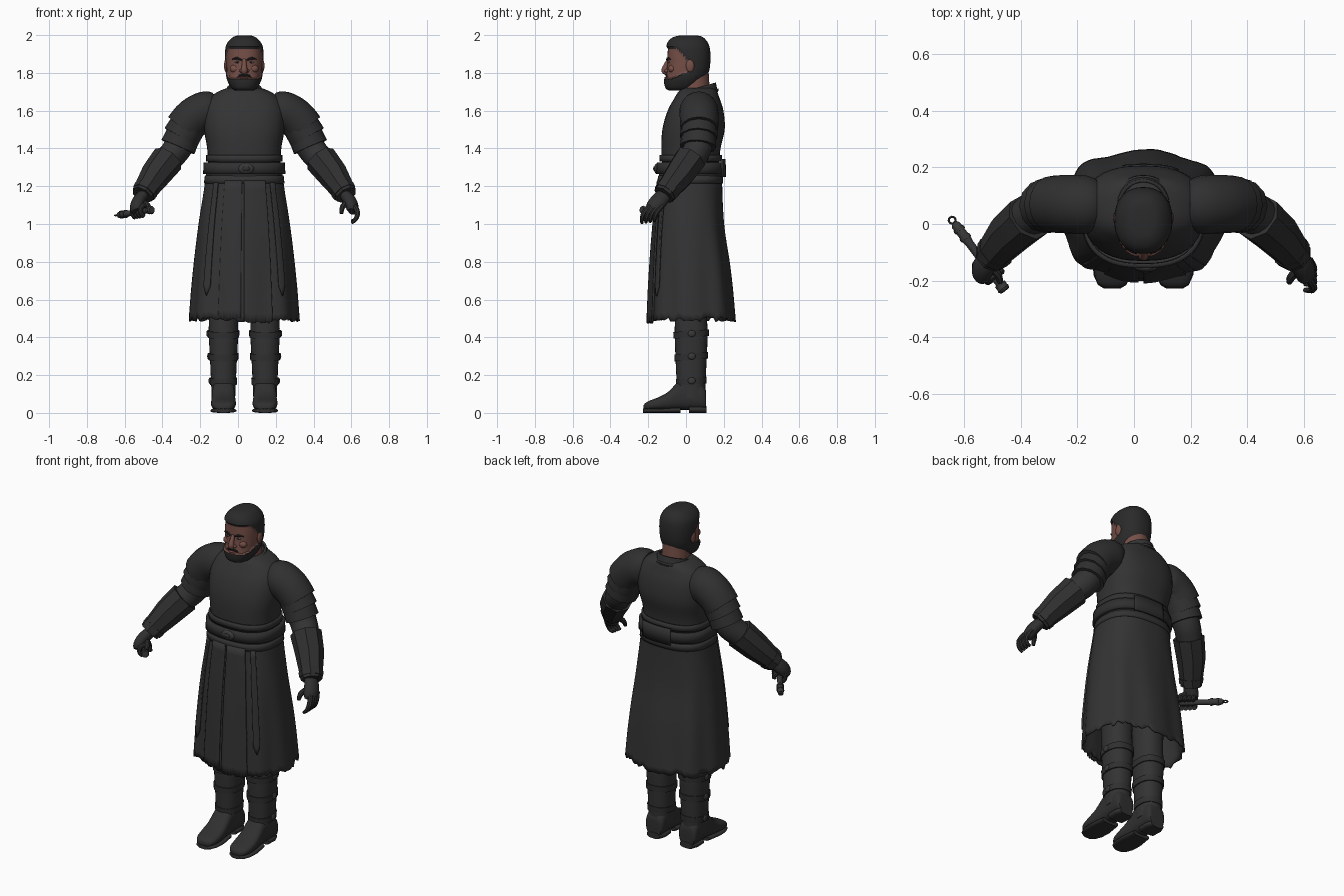
import bpy, bmesh, math, random
from mathutils import Vector

random.seed(4)
if "Cube" in bpy.data.objects:
    bpy.data.objects.remove(bpy.data.objects["Cube"])
CX = 0.033  # body axis


def material(name, *rgb):
    m = bpy.data.materials.new(name)
    m.use_nodes = True
    m.diffuse_color = (*rgb, 1)
    m.node_tree.nodes["Principled BSDF"].inputs["Base Color"].default_value = (*rgb, 1)
    return m


CLOTH = material("charcoal cloth", .033, .033, .033)
LEATHER = material("dark leather", .029, .029, .029)
HAIR = material("black hair", .022, .023, .022)
SKIN = material("brown skin", .18, .078, .063)
LIP = material("lip", .17, .06, .055)
EYE = material("eye", .16, .14, .13)
METAL = material("dark metal", .04, .04, .04)


def finish(name, bm, mats, thick=0, rule=None):
    bmesh.ops.remove_doubles(bm, verts=bm.verts, dist=.0002)
    bmesh.ops.recalc_face_normals(bm, faces=bm.faces)
    for f in bm.faces:
        f.smooth = True
        if rule:
            f.material_index = rule(f.calc_center_median())
    for e in bm.edges:
        if e.is_manifold and e.calc_face_angle() > .7:
            e.smooth = False
    bmesh.ops.translate(bm, verts=bm.verts, vec=(CX, 0, 0))
    me = bpy.data.meshes.new(name)
    bm.to_mesh(me)
    bm.free()
    for m in mats:
        me.materials.append(m)
    ob = bpy.data.objects.new(name, me)
    bpy.context.collection.objects.link(ob)
    if thick:
        mod = ob.modifiers.new("thickness", 'SOLIDIFY')
        mod.thickness, mod.offset = thick, 0
    return ob


def loft(name, rings, mats, closed=True, caps=True, thick=0, rule=None):
    bm = bmesh.new()
    vs = [[bm.verts.new(p) for p in r] for r in rings]
    n = len(vs[0])
    for a, b in zip(vs, vs[1:]):
        for i in range(n if closed else n - 1):
            j = (i + 1) % n
            bm.faces.new((a[i], a[j], b[j], b[i]))
    if caps:
        bm.faces.new(vs[0])
        bm.faces.new(vs[-1])
    return finish(name, bm, mats, thick, rule)


def spline(rows, k):
    out = []
    for i in range(len(rows) - 1):
        q = [rows[max(i - 1, 0)], rows[i], rows[i + 1], rows[min(i + 2, len(rows) - 1)]]
        for j in range(k):
            t = j / k
            out.append(tuple(.5 * (2 * b + (c - a) * t + (2 * a - 5 * b + 4 * c - d) * t * t
                             + (3 * b - a - 3 * c + d) * t ** 3) for a, b, c, d in zip(*q)))
    return out + [tuple(rows[-1])]


def oval(a, p):
    s, c = math.sin(a), math.cos(a)
    return math.copysign(abs(s) ** (2 / p), s), -math.copysign(abs(c) ** (2 / p), c)


def levels(rows, n=40, p=2.3, k=4, cx=0, tilt=0):
    """Horizontal rings from rows of height, half width, front y, back y."""
    rings = []
    for z, rx, f, b in spline(rows, k):
        pts = [oval(i * math.tau / n, p) for i in range(n)]
        rings.append([Vector((cx + rx * x, (f + b) / 2 + (b - f) / 2 * y,
                              z + tilt * (b - f) / 2 * y)) for x, y in pts])
    return rings


def limb(name, rows, mat, n=16, k=4, flat=1, caps=True, thick=0):
    """Tube along a path of x, y, z, radius."""
    path = spline(rows, k)
    P = [Vector(r[:3]) for r in path]
    u, rings = Vector((0, 1, 0)), []
    if abs((P[-1] - P[0]).normalized().y) > .85:
        u = Vector((1, 0, 0))
    for i, r in enumerate(path):
        t = (P[min(i + 1, len(P) - 1)] - P[max(i - 1, 0)]).normalized()
        u = (u - t * u.dot(t)).normalized()
        v = t.cross(u)
        rings.append([P[i] + r[3] * (u * math.cos(a) + v * math.sin(a) * flat)
                      for a in (j * math.tau / n for j in range(n))])
    return loft(name, rings, [mat], caps=caps, thick=thick)


def ball(name, loc, size, mat):
    bm = bmesh.new()
    bmesh.ops.create_uvsphere(bm, u_segments=16, v_segments=10, radius=1)
    for v in bm.verts:
        v.co = Vector(a * b + c for a, b, c in zip(v.co, size, loc))
    return finish(name, bm, [mat])


def flip(rows, s):
    return [(r[0] * s, *r[1:]) for r in rows]


# Coat skirt, its panels and the belts share one draped outline
SKIRT = spline([(1.42, .195, -.13, .18), (1.27, .197, -.137, .185), (1, .235, -.162, .195),
                (.75, .262, -.178, .228), (.42, .288, -.192, .258)], 8)


def drape(name, a0, a1, top, bottom, out, mat, jag=0, n=72, rows=16, thick=.01, point=0):
    hem = [bottom + random.uniform(-jag, jag) for _ in range(n + 1)]
    hem[-1] = hem[0]
    rings = []
    for i in range(rows + 1):
        ring = []
        for j in range(n + 1):
            a = a0 + (a1 - a0) * j / n
            z = top + (hem[j] + point * abs(2 * j / n - 1) - top) * i / rows
            lo = next(q for q in range(len(SKIRT) - 1) if SKIRT[q + 1][0] <= z)
            A, B = SKIRT[lo], SKIRT[lo + 1]
            t = (A[0] - z) / (A[0] - B[0])
            rx, f, b = (A[m] + (B[m] - A[m]) * t for m in (1, 2, 3))
            w = out + .007 * math.cos(8 * a + .5) * max(0, min(1, (1.15 - z) * 2))
            x, y = oval(a, 2.5)
            ring.append((x * (rx + w), (f + b) / 2 + y * ((b - f) / 2 + w), z))
        rings.append(ring)
    return loft(name, rings, [mat], closed=False, caps=False, thick=thick)


PI = math.pi
drape("coat_skirt", -PI, PI, 1.3, .495, 0, CLOTH, jag=.014, n=96, rows=24)
drape("front_panel_right", -.42, -.03, 1.23, .5, .006, CLOTH, jag=.007, n=20)
drape("front_panel_left", 0, .46, 1.23, .48, .009, CLOTH, jag=.007, n=20)
for s, side in ((1, "left"), (-1, "right")):
    drape("side_sash_" + side, s * .62, s * .78, 1.22, .62, .009, CLOTH, n=6, point=.05)
drape("belt", -PI, PI, 1.325, 1.265, .012, LEATHER, rows=2, thick=.018)
drape("waist_band_upper", -PI, PI, 1.365, 1.33, .003, CLOTH, rows=2)
drape("waist_band_lower", -PI, PI, 1.255, 1.215, .005, CLOTH, rows=2)
drape("back_plate", PI - .5, PI + .25, 1.345, 1.25, .022, LEATHER, n=12, rows=2)
ball("buckle", (.01, -.155, 1.293), (.042, .014, .027), METAL)
ball("buckle_boss", (.01, -.166, 1.293), (.02, .008, .013), LEATHER)

# Torso and collar
loft("torso", levels([(1.2, .19, -.12, .175), (1.38, .194, -.13, .18), (1.5, .213, -.125, .205),
                      (1.6, .213, -.097, .198), (1.665, .185, -.062, .178),
                      (1.7, .14, -.04, .165), (1.72, .09, -.02, .15)], p=2.5), [CLOTH])
loft("collar", levels([(1.665, .1, -.045, .165), (1.69, .092, -.036, .158),
                       (1.72, .086, -.03, .152)], p=2, tilt=.3), [CLOTH], caps=False, thick=.012)
loft("collar_seam", levels([(1.672, .108, -.05, .168), (1.684, .104, -.046, .166)], p=2, k=1,
                           tilt=.3), [CLOTH], caps=False, thick=.01)
loft("neck", levels([(1.64, .078, -.03, .13), (1.8, .075, -.03, .12)], p=2), [SKIN])


# Head, with hair and beard as raised regions
def is_hair(p):
    return p.y > .05 or p.z > 1.932 - 1.1 * max(0, p.y + .05)


def is_beard(p):
    return p.z < 1.768 + .45 * max(0, p.y + .08)


head = levels([(1.706, .035, -.08, 0), (1.72, .06, -.1, .04), (1.76, .082, -.108, .09),
               (1.8, .09, -.102, .112), (1.85, .094, -.098, .12), (1.9, .094, -.097, .12),
               (1.94, .088, -.094, .113), (1.97, .068, -.078, .095), (1.988, .042, -.045, .07),
               (1.993, .012, -.005, .03)], n=64, k=6)
for ring in head:
    mid = sum(ring, Vector()) / len(ring)
    for p in ring:
        if is_hair(p) or is_beard(p):
            d = (p - mid).normalized()
            p += Vector((d.x * .008, d.y * .009, .006 if is_hair(p) else 0))
loft("head", head, [SKIN, HAIR], rule=lambda c: int(is_hair(c) or is_beard(c)))
limb("nose", [(0, -.088, 1.872, .01), (0, -.106, 1.84, .013), (0, -.112, 1.812, .018),
              (0, -.1, 1.8, .013)], SKIN)
limb("moustache", [(-.045, -.088, 1.768, .006), (-.02, -.101, 1.786, .007),
                   (.02, -.101, 1.786, .007), (.045, -.088, 1.768, .006)], HAIR, n=8)
ball("mouth", (0, -.106, 1.774), (.024, .009, .006), LIP)
for s, side in ((1, "left"), (-1, "right")):
    ball("nostril_" + side, (s * .016, -.102, 1.811), (.011, .013, .009), SKIN)
    ball("cheek_" + side, (s * .048, -.074, 1.822), (.028, .02, .022), SKIN)
    ball("eye_" + side, (s * .038, -.091, 1.857), (.014, .006, .006), EYE)
    ball("pupil_" + side, (s * .037, -.095, 1.857), (.006, .004, .006), HAIR)
    limb("brow_" + side, flip([(.014, -.1, 1.868, .005), (.04, -.096, 1.878, .006),
                               (.064, -.082, 1.872, .003)], s), HAIR, n=8)
    ball("ear_" + side, (s * .097, .022, 1.838), (.01, .022, .034), SKIN)

# Arms, armour and bracers
for s, side in ((1, "left"), (-1, "right")):
    limb("sleeve_" + side, flip([(.19, .07, 1.6, .085), (.29, .07, 1.52, .088),
                                 (.355, .06, 1.4, .076), (.4, .03, 1.345, .072),
                                 (.47, -.03, 1.265, .066), (.535, -.12, 1.15, .046)], s), CLOTH)
    limb("shoulder_cap_" + side, flip([(.165, .068, 1.605, .085), (.205, .068, 1.6, .099),
                                       (.27, .07, 1.565, .099), (.325, .07, 1.505, .096)], s),
         LEATHER, n=20, thick=.008)
    limb("upper_plate_" + side, flip([(.285, .07, 1.545, .09), (.335, .067, 1.46, .096)], s),
         LEATHER, n=12, k=2, thick=.008)
    limb("lower_plate_" + side, flip([(.315, .068, 1.49, .085), (.35, .063, 1.41, .092)], s),
         LEATHER, n=12, k=2, thick=.008)
    limb("bracer_" + side, flip([(.405, .022, 1.342, .084), (.47, -.035, 1.26, .076),
                                 (.54, -.117, 1.155, .056)], s), LEATHER, n=8, k=1, thick=.008)
    limb("bracer_cuff_" + side, flip([(.52, -.095, 1.183, .066), (.532, -.109, 1.165, .063)], s),
         LEATHER, n=8, k=1, thick=.006)
    limb("palm_" + side, flip([(.53, -.11, 1.16, .04), (.56, -.145, 1.12, .046),
                               (.572, -.175, 1.085, .042), (.572, -.19, 1.065, .028)], s),
         LEATHER, flat=.75)

# Open left hand
for i in range(4):
    y = -.213 + i * .022
    limb(f"finger_left_{i}", [(.585, y + .02, 1.095, .014), (.6, y - .01, 1.06, .014),
                              (.59, y - .02, 1.025, .012), (.568, y - .02, 1.005 + i * .004, .008)],
         LEATHER, n=8, k=3)
limb("thumb_left", [(.55, -.15, 1.12, .016), (.52, -.19, 1.09, .015), (.515, -.205, 1.055, .01)],
     LEATHER, n=8, k=3)

# Hilt with its ring, gripped by the right hand
A, B = Vector((-.667, .004, 1.047)), Vector((-.488, -.235, 1.075))
axis = (B - A).normalized()
u = axis.cross(Vector((0, 0, 1))).normalized()
v = u.cross(axis)


def along(name, stops, mat):
    limb(name, [(*(A + (B - A) * t), r) for t, r in stops], mat, k=1)


along("hilt_grip", [(0, .01), (.03, .017), (.25, .018), (.3, .015), (.9, .015)], METAL)
for i, t in enumerate((.08, .2, .9)):
    along(f"hilt_band_{i}", [(t, .021), (t + .04, .021)], METAL)
along("hilt_emitter", [(.92, .018), (.97, .023), (1, .018)], METAL)
ring = [A - axis * .012 + .012 * (axis * math.cos(i * PI / 6) + u * math.sin(i * PI / 6))
        for i in range(13)]
limb("hilt_ring", [(*p, .004) for p in ring], METAL, n=8, k=1)
for i in range(4):
    c = A + (B - A) * (.55 + .08 * i)
    arc = [c + .03 * (u * math.cos(a) + v * math.sin(a)) for a in (j * .75 - 1.2 for j in range(7))]
    limb(f"finger_right_{i}", [(*p, .013) for p in arc], LEATHER, n=8, k=2)
limb("thumb_right", [(-.55, -.14, 1.12, .017), (-.515, -.175, 1.105, .015),
                     (-.505, -.205, 1.085, .011)], LEATHER, n=8, k=3)


# Legs and boots
def shoe(name, rows, x, bottom, mat):
    """Rings along y from rows of y, half width, top height."""
    rings = []
    for y, w, h in rows:
        pts = [oval(i * math.tau / 24, 2.8) for i in range(24)]
        rings.append([(x + w * a, y, (bottom + h) / 2 + (h - bottom) / 2 * b) for a, b in pts])
    loft(name, rings, [mat])


for s, side in ((1, "left"), (-1, "right")):
    x = s * .11
    loft("leg_" + side, levels([(.08, .062, -.045, .1), (.17, .066, -.05, .104),
                                (.3, .072, -.056, .11), (.42, .078, -.06, .115),
                                (.55, .077, -.06, .11), (.8, .085, -.08, .12),
                                (1.15, .09, -.09, .13)], n=28, cx=x), [CLOTH])
    for i, (z, w) in enumerate(((.17, .071), (.3, .078), (.42, .083))):
        loft(f"boot_strap_{side}_{i}", levels([(z - .02, w, .027 - w * 1.12, .028 + w * 1.12),
                                               (z + .015, w + .002, .027 - w * 1.14, .028 + w * 1.14)],
                                              n=28, k=1, cx=x, tilt=.08), [LEATHER])
        ball(f"strap_buckle_{side}_{i}", (x + s * w, .03, z), (.008, .02, .018), METAL)
    shoe("boot_" + side, spline([(.106, .035, .09), (.098, .055, .14), (.04, .06, .19),
                                 (-.03, .06, .175), (-.09, .063, .115), (-.14, .066, .085),
                                 (-.19, .06, .066), (-.215, .045, .052), (-.224, .025, .04)], 3),
         x, .016, LEATHER)
    shoe("sole_" + side, [(-.227, .03, .022), (-.215, .05, .024), (-.18, .066, .024),
                          (-.12, .069, .024), (-.03, .056, .03)], x, 0, LEATHER)
    shoe("heel_" + side, [(.015, .054, .036), (.07, .058, .036), (.108, .042, .036)], x, 0, LEATHER)
